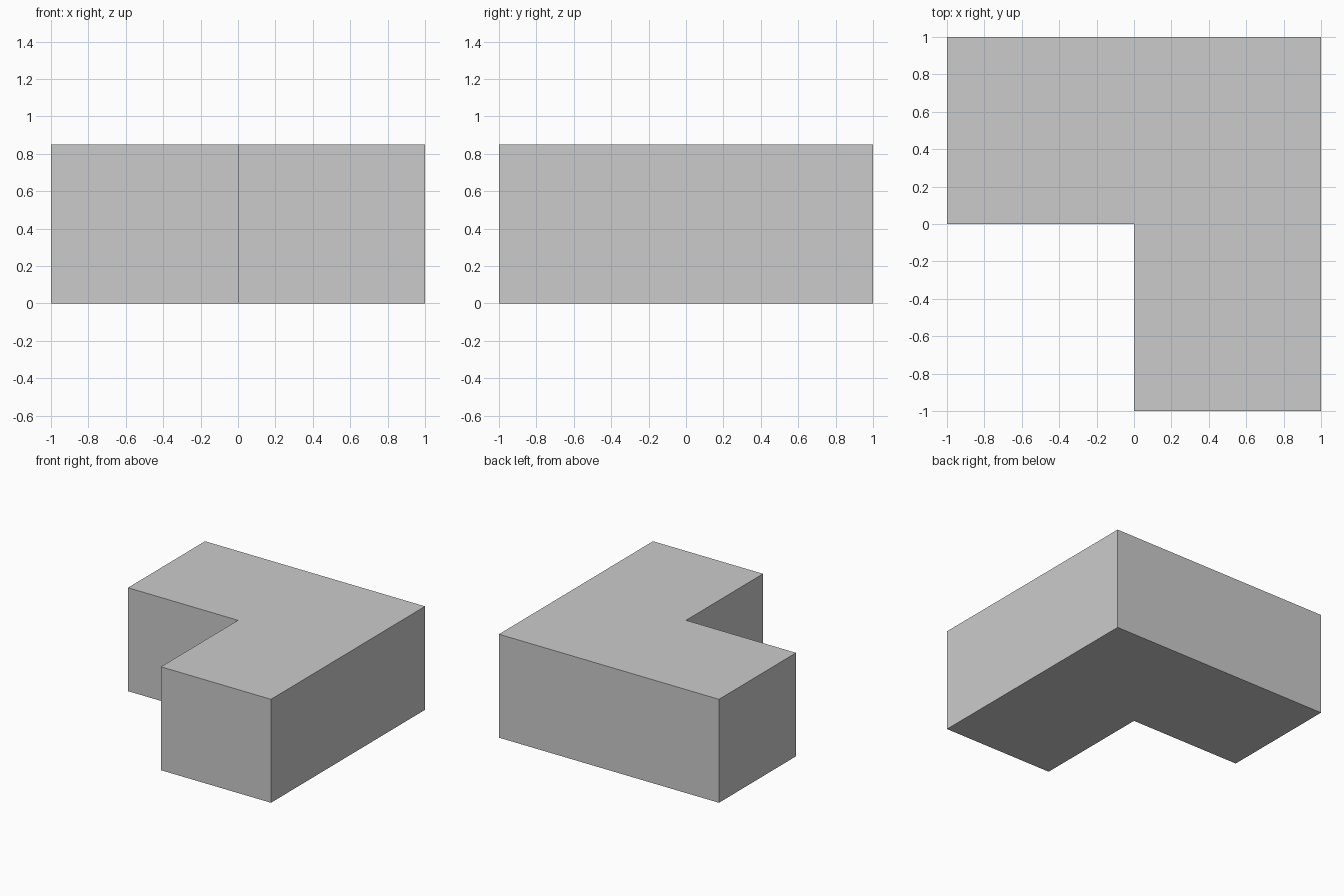
import bpy
import bmesh

if "Cube" in bpy.data.objects:
    bpy.data.objects.remove(bpy.data.objects["Cube"])

HEIGHT = 0.85

# L-shaped footprint, counter-clockwise seen from above
outline = [(0, -1), (1, -1), (1, 1), (-1, 1), (-1, 0), (0, 0)]

# Corner block: footprint extruded straight up
bm = bmesh.new()
base = bm.faces.new([bm.verts.new((x, y, 0)) for x, y in outline])
extruded = bmesh.ops.extrude_face_region(bm, geom=[base], use_keep_orig=True)
top_verts = [g for g in extruded["geom"] if isinstance(g, bmesh.types.BMVert)]
bmesh.ops.translate(bm, verts=top_verts, vec=(0, 0, HEIGHT))
bmesh.ops.recalc_face_normals(bm, faces=bm.faces)

mesh = bpy.data.meshes.new("corner_block")
bm.to_mesh(mesh)
bm.free()
block = bpy.data.objects.new("corner_block", mesh)
bpy.context.collection.objects.link(block)
